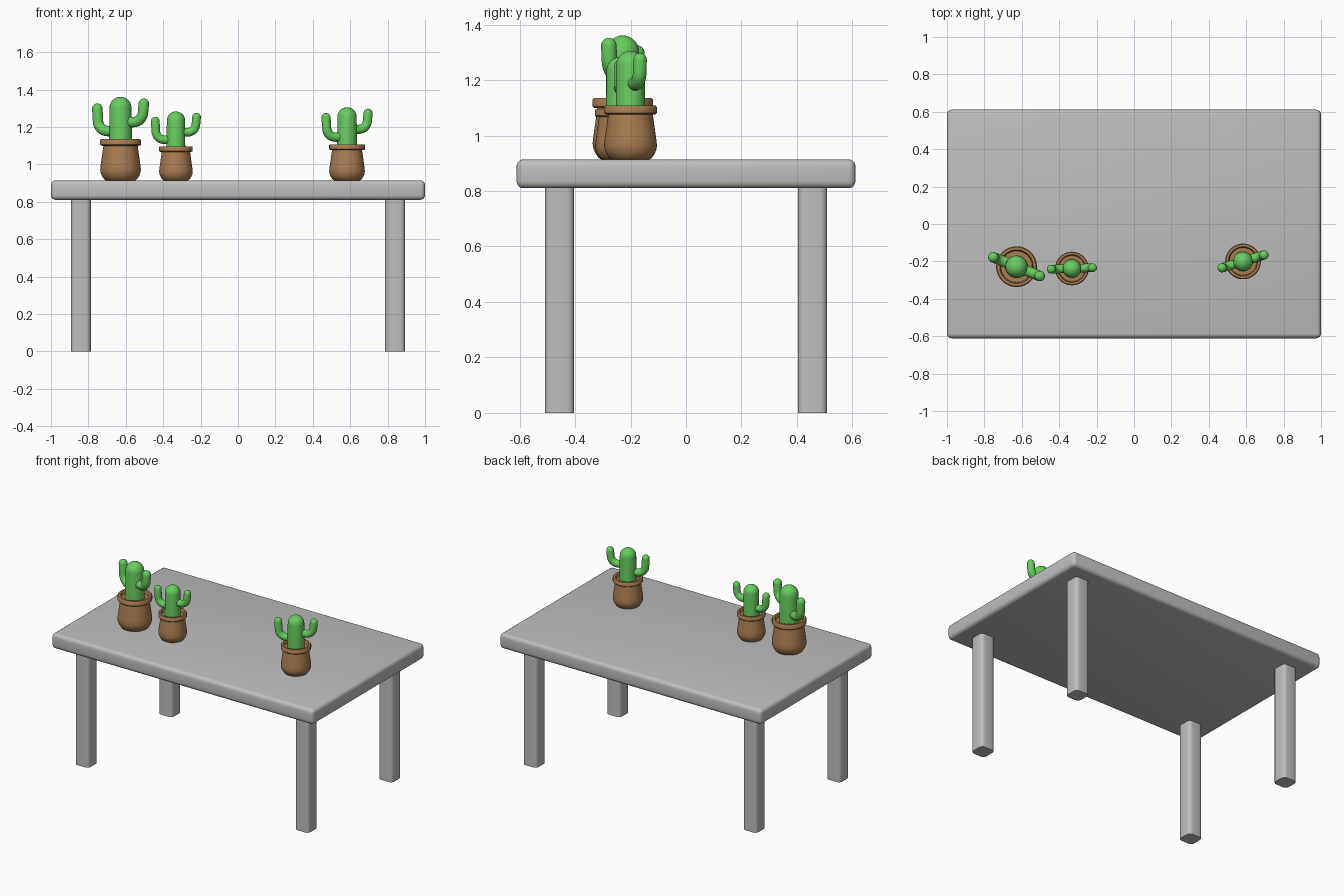
import bpy, bmesh, math
from mathutils import Matrix, Vector

if "Cube" in bpy.data.objects:
    bpy.data.objects.remove(bpy.data.objects["Cube"])


def material(name, rgb):
    m = bpy.data.materials.new(name)
    m.diffuse_color = (*rgb, 1)
    m.use_nodes = True
    m.node_tree.nodes["Principled BSDF"].inputs["Base Color"].default_value = m.diffuse_color
    return m


GREY = material("grey", (0.52, 0.52, 0.52))
GREEN = material("cactus green", (0.14, 0.61, 0.115))
BROWN = material("pot brown", (0.39, 0.205, 0.085))
TABLE_Z = 0.914


def finish(bm, name, mat, matrix=Matrix(), angle=40):
    bmesh.ops.recalc_face_normals(bm, faces=bm.faces)
    me = bpy.data.meshes.new(name)
    bm.to_mesh(me)
    bm.free()
    ob = bpy.data.objects.new(name, me)
    bpy.context.collection.objects.link(ob)
    ob.matrix_world = matrix
    me.materials.append(mat)
    bpy.ops.object.select_all(action='DESELECT')
    ob.select_set(True)
    bpy.context.view_layer.objects.active = ob
    bpy.ops.object.shade_smooth_by_angle(angle=math.radians(angle))
    return ob


def rounded_box(name, center, size, bevel, upright_only=False):
    bm = bmesh.new()
    bmesh.ops.create_cube(bm, size=1, matrix=Matrix.Translation(center) @ Matrix.Diagonal((*size, 1)))
    edges = [e for e in bm.edges if not upright_only
             or abs(e.verts[0].co.z - e.verts[1].co.z) > 0.1]
    bmesh.ops.bevel(bm, geom=edges, offset=bevel, segments=4, profile=0.5, affect='EDGES')
    return finish(bm, name, GREY)


def sweep(name, path, mat, matrix, sides=28, angle=40):
    """Round tube along (x, z, radius) points in the xz plane."""
    bm = bmesh.new()
    rings = []
    for i, (x, z, r) in enumerate(path):
        a, b = path[max(i - 1, 0)], path[min(i + 1, len(path) - 1)]
        t = Vector((b[0] - a[0], 0, b[1] - a[1])).normalized()
        n = Vector((t.z, 0, -t.x))
        rings.append([bm.verts.new(Vector((x, 0, z)) + r * (math.cos(w) * n + Vector((0, math.sin(w), 0))))
                      for w in (2 * math.pi * k / sides for k in range(sides))])
    for p, q in zip(rings, rings[1:]):
        for k in range(sides):
            j = (k + 1) % sides
            bm.faces.new((p[k], p[j], q[j], q[k]))
    bm.faces.new(rings[0])
    bm.faces.new(rings[-1])
    return finish(bm, name, mat, matrix, angle)


def lathe(name, profile, mat, matrix, steps=40):
    bm = bmesh.new()
    vs = [bm.verts.new((r, 0, z)) for r, z in profile]
    es = [bm.edges.new(p) for p in zip(vs, vs[1:])]
    bmesh.ops.spin(bm, geom=vs + es, cent=(0, 0, 0), axis=(0, 0, 1), angle=2 * math.pi, steps=steps)
    bmesh.ops.remove_doubles(bm, verts=bm.verts, dist=1e-5)
    return finish(bm, name, mat, matrix)


def dome(x, z, r):
    """Rounded end for an upward tube."""
    return [(x, z + r * math.sin(a), max(r * math.cos(a), 0.002))
            for a in (math.pi / 2 * k / 7 for k in range(1, 8))]


def arm_path(side, z, tip):
    """Outward from the trunk, round elbow, then up to a domed tip."""
    r, bend, reach = 0.028, 0.055, 0.130
    path = [(0.0, z, r), (side * (reach - bend), z, r)]
    for k in range(1, 9):
        a = math.pi / 2 * k / 8
        path.append((side * (reach - bend + bend * math.sin(a)), z + bend - bend * math.cos(a), r))
    x = side * (reach + 0.004)
    path.append((x, tip - r, r))
    return path + dome(x, tip - r, r)


POT = [(0, 0), (0.078, 0), (0.088, 0.006), (0.100, 0.024), (0.107, 0.042), (0.109, 0.058),
       (0.106, 0.085), (0.098, 0.14), (0.092, 0.185), (0.104, 0.186), (0.109, 0.191),
       (0.109, 0.215), (0.104, 0.221), (0.090, 0.221), (0.086, 0.216), (0.084, 0.200), (0, 0.200)]


def cactus(label, x, y, scale, turn):
    m = (Matrix.Translation((x, y, TABLE_Z)) @ Matrix.Rotation(math.radians(turn), 4, 'Z')
         @ Matrix.Scale(scale, 4))
    lathe(label + "_pot", POT, BROWN, m)
    trunk = [(0, 0.19, 0.061), (0, 0.388, 0.059)]
    sweep(label + "_cactus_trunk", trunk + dome(0, 0.388, 0.059), GREEN, m, 36)
    sweep(label + "_cactus_low_arm", arm_path(-1, 0.264, 0.412), GREEN, m)
    sweep(label + "_cactus_high_arm", arm_path(1, 0.312, 0.438), GREEN, m)


# Table
rounded_box("table_top", (0, 0, 0.862), (2.0, 1.222, 0.104), 0.025)
for sx, nx in ((-1, "left"), (1, "right")):
    for sy, ny in ((-1, "front"), (1, "back")):
        rounded_box(f"{ny}_{nx}_leg", (sx * 0.84, sy * 0.456, 0.41), (0.106, 0.106, 0.82), 0.025, True)

# Potted plants
cactus("large", -0.628, -0.228, 1.0, -22)
cactus("small", -0.332, -0.238, 0.825, 2)
cactus("medium", 0.583, -0.200, 0.875, 17)
